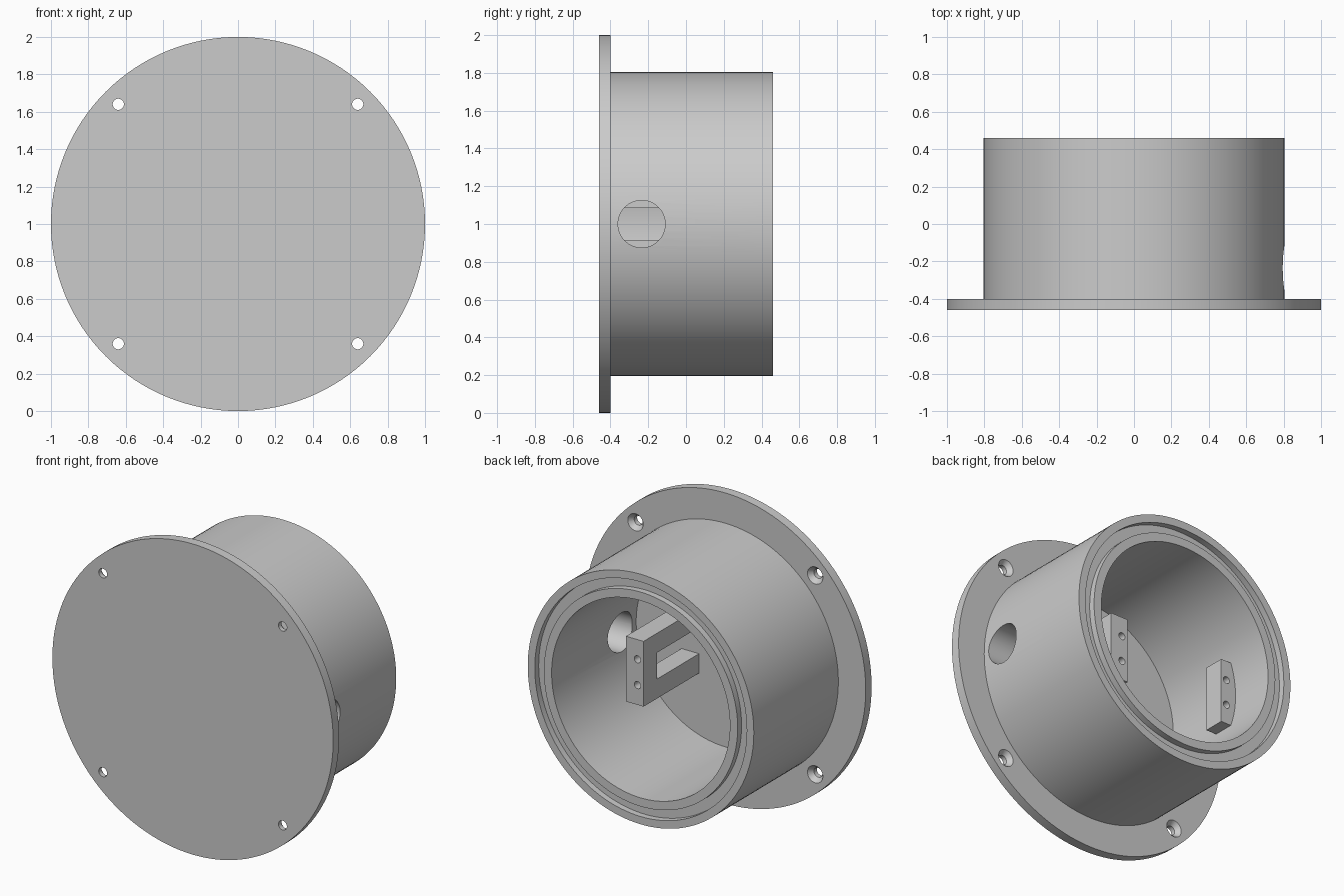
import bpy, bmesh, math
from mathutils import Matrix, Vector

if "Cube" in bpy.data.objects:
    bpy.data.objects.remove(bpy.data.objects["Cube"], do_unlink=True)

grey = bpy.data.materials.new("plain_grey")
grey.use_nodes = True
grey.diffuse_color = (0.6, 0.6, 0.6, 1)
grey.node_tree.nodes["Principled BSDF"].inputs["Base Color"].default_value = (0.6, 0.6, 0.6, 1)


def add_object(name, bm):
    bmesh.ops.recalc_face_normals(bm, faces=bm.faces)
    mesh = bpy.data.meshes.new(name)
    bm.to_mesh(mesh)
    bm.free()
    mesh.materials.append(grey)
    obj = bpy.data.objects.new(name, mesh)
    bpy.context.collection.objects.link(obj)
    return obj


def lathe(name, profile, centre=(0, 0, 1), steps=128):
    """Spin (radius, y) points round the y axis, then move to centre."""
    bm = bmesh.new()
    verts = [bm.verts.new((r, y, 0)) for r, y in profile]
    edges = [bm.edges.new(pair) for pair in zip(verts, verts[1:])]
    bmesh.ops.spin(bm, geom=verts + edges, cent=(0, 0, 0), axis=(0, 1, 0),
                   angle=math.tau, steps=steps)
    bmesh.ops.remove_doubles(bm, verts=bm.verts, dist=0.0001)
    bmesh.ops.translate(bm, verts=bm.verts, vec=Vector(centre))
    return add_object(name, bm)


def extrude_outline(name, outline, x0, x1):
    """Extrude a (y, z) outline from x0 to x1."""
    bm = bmesh.new()
    face = bm.faces.new([bm.verts.new((x0, y, z)) for y, z in outline])
    moved = bmesh.ops.extrude_face_region(bm, geom=[face])["geom"]
    bmesh.ops.translate(bm, vec=(x1 - x0, 0, 0),
                        verts=[v for v in moved if isinstance(v, bmesh.types.BMVert)])
    return add_object(name, bm)


def cut(target, cutter):
    cutter.hide_render = True
    mod = target.modifiers.new("cut", 'BOOLEAN')
    mod.operation = 'DIFFERENCE'
    mod.solver = 'EXACT'
    mod.object = cutter
    bpy.context.view_layer.objects.active = target
    bpy.ops.object.modifier_apply(modifier=mod.name)
    bpy.data.objects.remove(cutter, do_unlink=True)


def smooth(obj):
    bpy.ops.object.select_all(action='DESELECT')
    obj.select_set(True)
    bpy.context.view_layer.objects.active = obj
    bpy.ops.object.shade_smooth_by_angle(angle=math.radians(30))


FRONT, FLOOR, REAR = -0.46, -0.40, 0.46

# Flanged cup with a seal groove in its rear rim
housing = lathe("flanged_housing", [
    (0, FRONT), (1, FRONT), (1, FLOOR), (0.805, FLOOR), (0.805, REAR),
    (0.755, REAR), (0.755, 0.42), (0.69, 0.42), (0.69, REAR),
    (0.635, REAR), (0.635, FLOOR), (0, FLOOR)])

# Four countersunk screw holes
for sx in (-1, 1):
    for sz in (-1, 1):
        cut(housing, lathe("screw_cutter", [
            (0, FRONT - 0.05), (0.03, FRONT - 0.05), (0.03, FLOOR - 0.03),
            (0.055, FLOOR), (0.055, FLOOR + 0.02), (0, FLOOR + 0.02)],
            (0.64 * sx, 0, 1 + 0.64 * sz), 32))

# Cable hole through the left wall
bm = bmesh.new()
bmesh.ops.create_cone(bm, cap_ends=True, segments=64, radius1=0.125, radius2=0.125, depth=0.4,
                      matrix=Matrix.Translation((0.72, -0.235, 1)) @ Matrix.Rotation(math.pi / 2, 4, 'Y'))
cut(housing, add_object("cable_cutter", bm))

# Forked bracket standing on the floor, and a block on the right wall
back, web, foot = 0.165, 0.03, FLOOR - 0.02
bracket = extrude_outline("forked_bracket", [
    (foot, 0.79), (back, 0.79), (back, 1.21), (foot, 1.21),
    (foot, 1.085), (web, 1.085), (web, 0.915), (foot, 0.915)], 0.187, 0.312)
block = extrude_outline("wall_block", [
    (web, 0.79), (back, 0.79), (back, 1.21), (web, 1.21)], -0.66, -0.526)

# Pairs of blind screw holes
for part, x in ((bracket, 0.23), (block, -0.566)):
    for z in (0.917, 1.083):
        cut(part, lathe("pilot_cutter", [(0, 0.07), (0.023, 0.07), (0.023, 0.2), (0, 0.2)],
                        (x, 0, z), 24))

for part in (housing, bracket, block):
    smooth(part)
